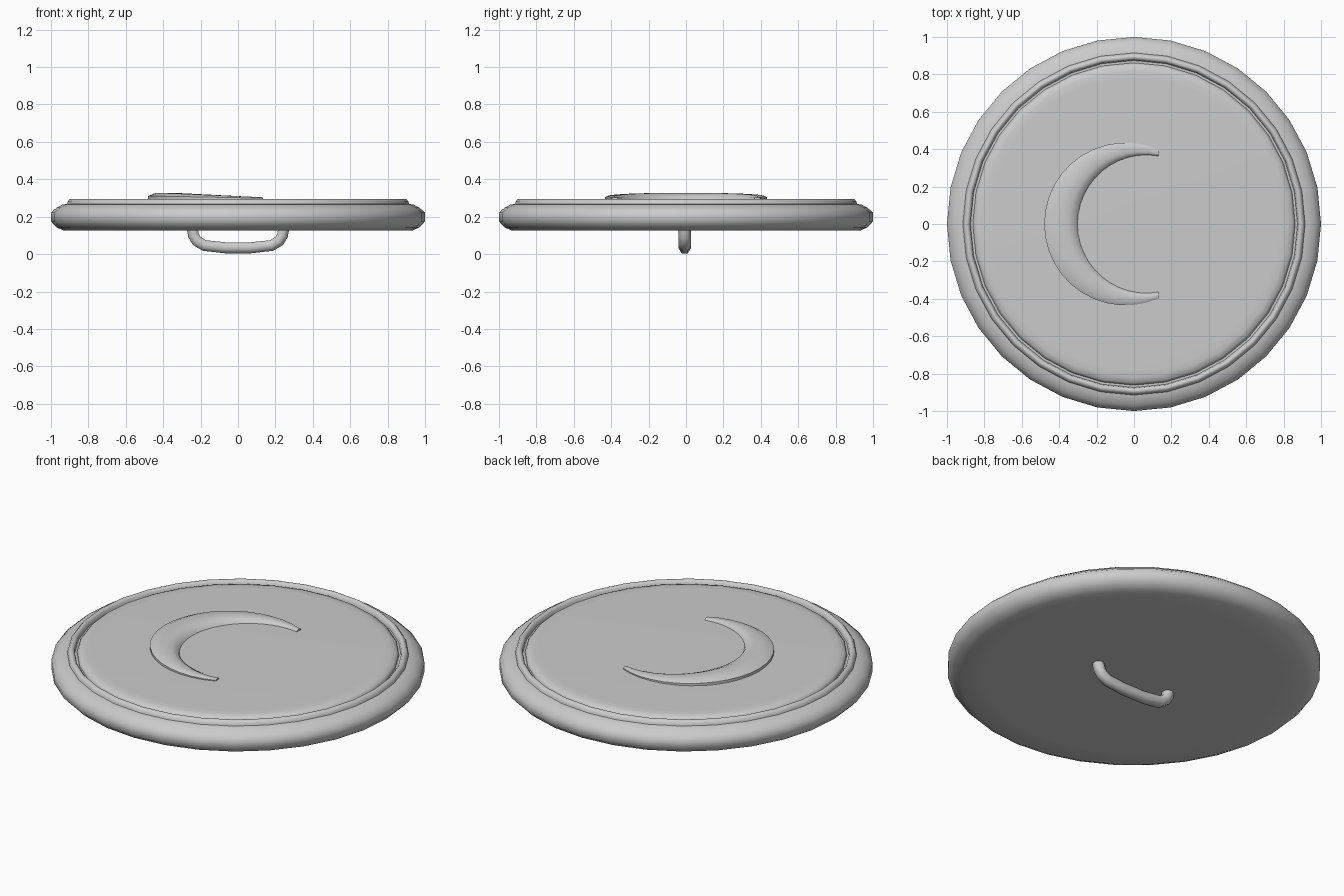
import bpy, bmesh
from math import sin, cos, pi, atan2, radians

cube = bpy.data.objects.get("Cube")
if cube:
    bpy.data.objects.remove(cube)

# One plain grey for the whole button
grey = bpy.data.materials.new("plain_grey")
grey.use_nodes = True
colour = (0.6, 0.6, 0.6, 1)
grey.diffuse_color = colour
grey.node_tree.nodes["Principled BSDF"].inputs["Base Color"].default_value = colour


def finish(obj, angle):
    """Apply the material and smooth shading that keeps hard edges."""
    obj.data.materials.clear()
    obj.data.materials.append(grey)
    bpy.ops.object.select_all(action='DESELECT')
    obj.select_set(True)
    bpy.context.view_layer.objects.active = obj
    bpy.ops.object.shade_smooth_by_angle(angle=radians(angle))


def loft(name, rings, closed, angle):
    """Skin a list of point rings; a closed loft joins last ring to first."""
    bm = bmesh.new()
    rows = [[bm.verts.new(p) for p in ring] for ring in rings]
    n = len(rows[0])
    pairs = list(zip(rows, rows[1:] + rows[:1])) if closed else list(zip(rows, rows[1:]))
    for a, b in pairs:
        for i in range(n):
            j = (i + 1) % n
            bm.faces.new((a[i], a[j], b[j], b[i]))
    if not closed:
        bm.faces.new(rows[0])
        bm.faces.new(rows[-1])
    bmesh.ops.recalc_face_normals(bm, faces=bm.faces)
    mesh = bpy.data.meshes.new(name)
    bm.to_mesh(mesh)
    bm.free()
    obj = bpy.data.objects.new(name, mesh)
    bpy.context.collection.objects.link(obj)
    finish(obj, angle)
    return obj


def circle(r, z, sides=32):
    return [(r * cos(2 * pi * i / sides), r * sin(2 * pi * i / sides), z)
            for i in range(sides)]


# Button body: rounded edge, then a stepped rim ring
body_profile = [(0.8, 0.125), (0.93, 0.125), (0.97, 0.143), (1, 0.175), (1, 0.222),
                (0.97, 0.248), (0.94, 0.264), (0.915, 0.268), (0.912, 0.28),
                (0.9, 0.294), (0.888, 0.294), (0.878, 0.284), (0.874, 0.265)]
loft("button_body", [circle(r, z) for r, z in body_profile], False, 50)

# Face plate: rounded edge set inside the rim ring
plate_profile = [(0.862, 0.255), (0.862, 0.272), (0.85, 0.286), (0.82, 0.293), (0.78, 0.294)]
loft("face_plate", [circle(r, z) for r, z in plate_profile], False, 50)

# Crescent: bevelled section swept between an outer and an inner arc
OUT_C, OUT_R, IN_C, IN_R = -0.045, 0.435, 0.07, 0.367
out_tip, in_tip = atan2(0.39, 0.175), atan2(0.36, 0.06)
STEPS = 24
sections = []
for k in range(STEPS + 1):
    t = k / STEPS
    a = out_tip + (2 * pi - 2 * out_tip) * t
    b = in_tip + (2 * pi - 2 * in_tip) * t
    ox, oy = OUT_C + OUT_R * cos(a), OUT_R * sin(a)
    ix, iy = IN_C + IN_R * cos(b), IN_R * sin(b)
    top = 0.326 - 0.022 * max(0, (ox + 0.42) / 0.55)

    def at(f, z):
        return (ox + (ix - ox) * f, oy + (iy - oy) * f, z)

    low = 0.294 + (top - 0.294) * 0.5
    sections.append([at(0, 0.285), at(0, low), at(0.2, top), at(0.7, top),
                     at(0.92, low), at(1, 0.285)])
loft("crescent", sections, False, 50)

# Sewing loop: bent tube under the body
half = [(0.245, 0.14), (0.238, 0.1), (0.22, 0.07), (0.18, 0.046), (0.07, 0.034)]
path = [(-x, z) for x, z in half] + [(x, z) for x, z in reversed(half)]
curve = bpy.data.curves.new("sewing_loop", 'CURVE')
curve.dimensions = '3D'
curve.bevel_depth = 0.034
curve.bevel_resolution = 1
curve.use_fill_caps = True
spline = curve.splines.new('POLY')
spline.points.add(len(path) - 1)
for point, (x, z) in zip(spline.points, path):
    point.co = (x, -0.007, z, 1)
loop = bpy.data.objects.new("sewing_loop", curve)
bpy.context.collection.objects.link(loop)
bpy.ops.object.select_all(action='DESELECT')
loop.select_set(True)
bpy.context.view_layer.objects.active = loop
bpy.ops.object.convert(target='MESH')
finish(bpy.context.view_layer.objects.active, 65)
